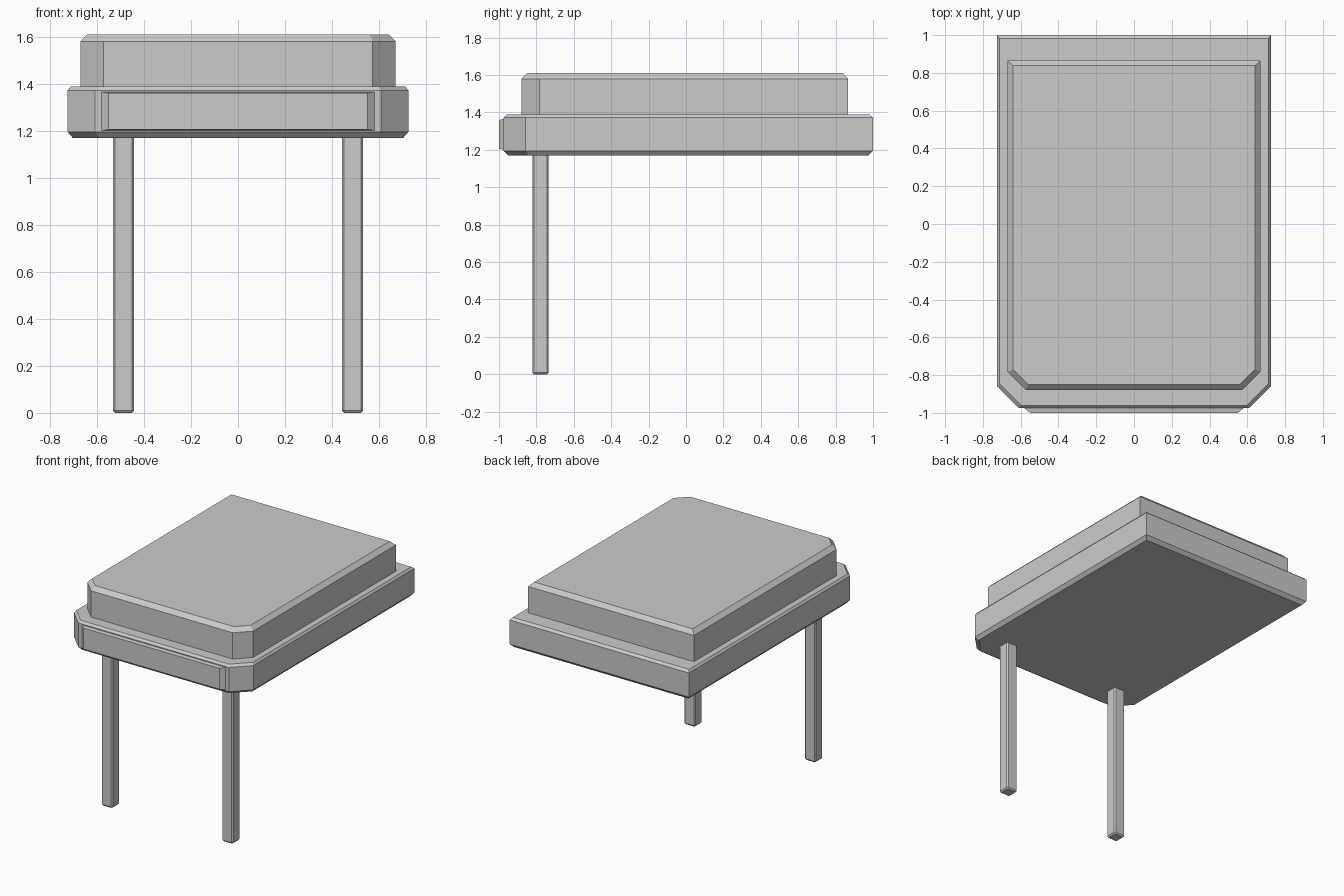
import bpy, bmesh

if "Cube" in bpy.data.objects:
    bpy.data.objects.remove(bpy.data.objects["Cube"])


def outline(x, y0, y1, cut):
    # Rectangle with its two front corners cut off
    return [(x, y0 + cut), (x, y1), (-x, y1), (-x, y0 + cut),
            (-x + cut, y0), (x - cut, y0)]


def octagon(cx, cy, rx, ry, c):
    return [(cx + rx, cy - ry + c), (cx + rx, cy + ry - c),
            (cx + rx - c, cy + ry), (cx - rx + c, cy + ry),
            (cx - rx, cy + ry - c), (cx - rx, cy - ry + c),
            (cx - rx + c, cy - ry), (cx + rx - c, cy - ry)]


def loft(name, layers):
    # Stack matching loops of 3D points into a closed solid
    bm = bmesh.new()
    rings = [[bm.verts.new(p) for p in layer] for layer in layers]
    n = len(rings[0])
    for a, b in zip(rings, rings[1:]):
        for i in range(n):
            j = (i + 1) % n
            bm.faces.new((a[i], a[j], b[j], b[i]))
    bm.faces.new(rings[0][::-1])
    bm.faces.new(rings[-1])
    bmesh.ops.recalc_face_normals(bm, faces=bm.faces)
    mesh = bpy.data.meshes.new(name)
    bm.to_mesh(mesh)
    bm.free()
    obj = bpy.data.objects.new(name, mesh)
    bpy.context.collection.objects.link(obj)
    return obj


def at_z(points, z):
    return [(x, y, z) for x, y in points]


# Base slab with chamfered top and bottom edges
loft("base_slab", [
    at_z(outline(0.703, -0.95, 0.975, 0.112), 1.17),
    at_z(outline(0.725, -0.975, 1.0, 0.117), 1.195),
    at_z(outline(0.725, -0.975, 1.0, 0.117), 1.372),
    at_z(outline(0.713, -0.96, 0.982, 0.114), 1.388)])

# Raised upper block
loft("upper_block", [
    at_z(outline(0.67, -0.88, 0.865, 0.097), 1.385),
    at_z(outline(0.67, -0.88, 0.865, 0.097), 1.58),
    at_z(outline(0.64, -0.85, 0.838, 0.08), 1.61)])

# Thin plate on the front edge
loft("front_plate", [
    [(sx * w, y, 1.283 + sz * h) for sx, sz in ((-1, -1), (1, -1), (1, 1), (-1, 1))]
    for w, h, y in ((0.58, 0.082, -0.965), (0.58, 0.082, -0.975), (0.55, 0.077, -1.0))])

# Two front legs with bevelled edges
for side, label in ((-1, "left"), (1, "right")):
    cx, cy = side * 0.487, -0.778
    loft("front_leg_" + label, [
        at_z(octagon(cx, cy, 0.036, 0.036, 0.006), 0),
        at_z(octagon(cx, cy, 0.045, 0.044, 0.009), 0.01),
        at_z(octagon(cx, cy, 0.045, 0.044, 0.009), 1.18)])
